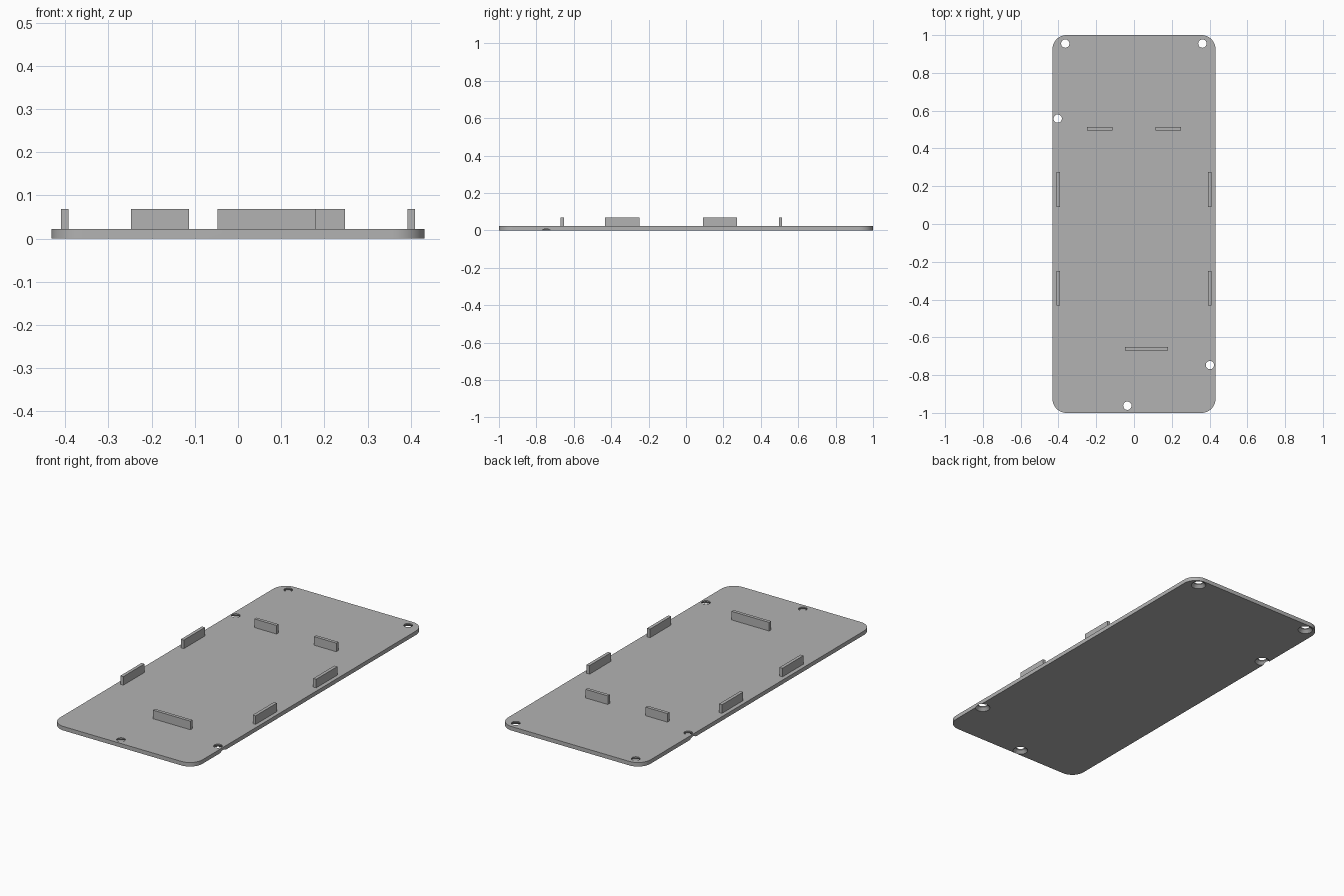
import bpy, bmesh, math

cube = bpy.data.objects.get("Cube")
if cube:
    bpy.data.objects.remove(cube, do_unlink=True)

HALF_W, HALF_L, THICK, CORNER = 0.432, 1.0, 0.022, 0.075
TAB_TOP, TAB_T = 0.069, 0.018

grey = bpy.data.materials.new("plain_grey")
grey.use_nodes = True
colour = (0.45, 0.45, 0.45, 1)
grey.diffuse_color = colour
grey.node_tree.nodes["Principled BSDF"].inputs["Base Color"].default_value = colour


def add_object(name, bm):
    bmesh.ops.recalc_face_normals(bm, faces=bm.faces)
    mesh = bpy.data.meshes.new(name)
    bm.to_mesh(mesh)
    bm.free()
    mesh.materials.append(grey)
    obj = bpy.data.objects.new(name, mesh)
    bpy.context.collection.objects.link(obj)
    return obj


def box(name, x0, x1, y0, y1, z0, z1):
    bm = bmesh.new()
    bmesh.ops.create_cube(bm, size=1)
    for v in bm.verts:
        v.co = ((x0 + x1) / 2 + v.co.x * (x1 - x0),
                (y0 + y1) / 2 + v.co.y * (y1 - y0),
                (z0 + z1) / 2 + v.co.z * (z1 - z0))
    return add_object(name, bm)


def countersink_cutter(x, y, sides=32):
    # Stacked rings: wide cone below, straight bore through the top
    bm = bmesh.new()
    rings = []
    for r, z in ((0.039, -0.001), (0.022, 0.016), (0.022, 0.04)):
        rings.append([bm.verts.new((x + r * math.cos(a), y + r * math.sin(a), z))
                      for a in (math.tau * i / sides for i in range(sides))])
    for low, high in zip(rings, rings[1:]):
        for i in range(sides):
            j = (i + 1) % sides
            bm.faces.new((low[i], low[j], high[j], high[i]))
    bm.faces.new(rings[0][::-1])
    bm.faces.new(rings[-1])
    obj = add_object("hole_cutter", bm)
    obj.hide_render = True
    return obj


# Base plate with rounded corners
bm = bmesh.new()
outline = []
for k, (sx, sy) in enumerate(((1, 1), (-1, 1), (-1, -1), (1, -1))):
    for i in range(13):
        a = math.pi / 2 * (k + i / 12)
        outline.append(bm.verts.new((sx * (HALF_W - CORNER) + CORNER * math.cos(a),
                                     sy * (HALF_L - CORNER) + CORNER * math.sin(a), 0)))
face = bm.faces.new(outline)
top = bmesh.ops.extrude_face_region(bm, geom=[face])["geom"]
bmesh.ops.translate(bm, vec=(0, 0, THICK),
                    verts=[g for g in top if isinstance(g, bmesh.types.BMVert)])
plate = add_object("base_plate", bm)

# Countersunk screw holes
bpy.context.view_layer.objects.active = plate
plate.select_set(True)
for x, y in ((-0.364, 0.955), (0.362, 0.955), (-0.404, 0.558),
             (0.402, -0.747), (-0.035, -0.962)):
    cutter = countersink_cutter(x, y)
    mod = plate.modifiers.new("hole", "BOOLEAN")
    mod.operation, mod.solver, mod.object = "DIFFERENCE", "EXACT", cutter
    bpy.ops.object.modifier_apply(modifier=mod.name)
    bpy.data.objects.remove(cutter, do_unlink=True)
bpy.ops.object.shade_smooth_by_angle(angle=math.radians(25))

# Upright locating tabs along both sides
for side, s in (("left", 1), ("right", -1)):
    inner, outer = sorted((s * 0.392, s * (0.392 + TAB_T)))
    box(side + "_back_side_tab", inner, outer, 0.091, 0.274, THICK, TAB_TOP)
    box(side + "_front_side_tab", inner, outer, -0.432, -0.249, THICK, TAB_TOP)
    a, b = sorted((s * 0.114, s * 0.248))
    box(side + "_back_tab", a, b, 0.496, 0.496 + TAB_T, THICK, TAB_TOP)

# Single wide tab at the front
box("front_tab", -0.047, 0.181, -0.67, -0.67 + TAB_T, THICK, TAB_TOP)
